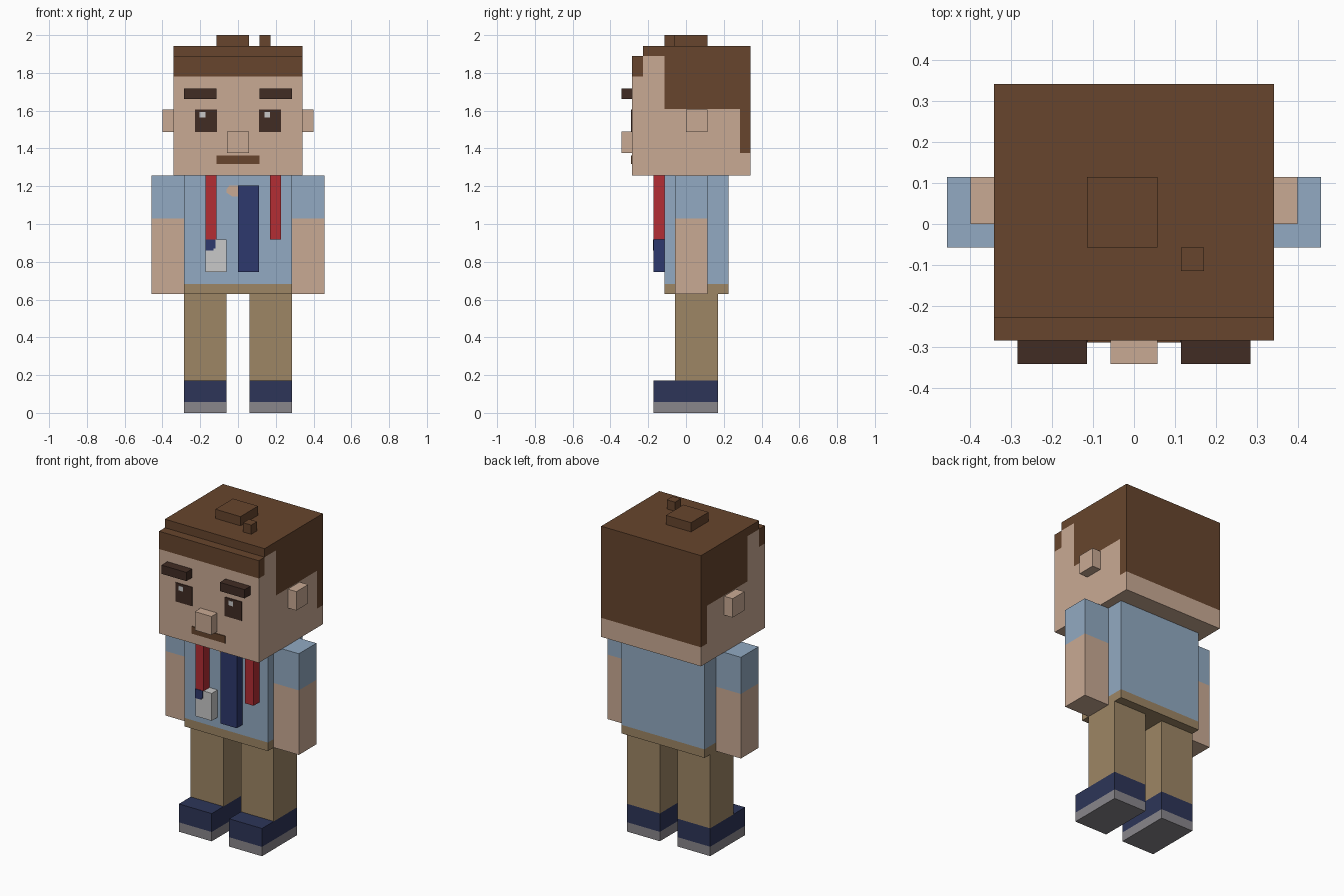
import bpy
import bmesh
from mathutils import Vector

cube = bpy.data.objects.get("Cube")
if cube:
    bpy.data.objects.remove(cube, do_unlink=True)


def material(name, hexcode):
    def linear(i):
        c = int(hexcode[i:i + 2], 16) / 255
        return c / 12.92 if c <= 0.04045 else ((c + 0.055) / 1.055) ** 2.4
    colour = (linear(0), linear(2), linear(4), 1)
    m = bpy.data.materials.new(name)
    m.use_nodes = True
    m.diffuse_color = colour
    bsdf = m.node_tree.nodes["Principled BSDF"]
    bsdf.inputs["Base Color"].default_value = colour
    bsdf.inputs["Roughness"].default_value = 0.8
    return m


SKIN = material("skin", "C9AA94")
HAIR = material("brown hair", "67452D")
DARK = material("dark brown", "412C24")
SHIRT = material("light blue shirt", "92AAC2")
TAN = material("tan trousers", "9D8665")
NAVY = material("navy shoe", "2D3558")
SOLE = material("grey sole", "89868B")
RED = material("red strap", "B42D34")
WHITE = material("off white", "C8C8C8")
TIE = material("blue tie", "2D396D")


def finish(name, bm, mats, cuts=(), rule=None):
    """Slice along (axis, position) planes, then colour faces by a rule."""
    for axis, pos in cuts:
        point, normal = Vector(), Vector()
        point[axis], normal[axis] = pos, 1
        bmesh.ops.bisect_plane(bm, geom=bm.verts[:] + bm.edges[:] + bm.faces[:],
                               plane_co=point, plane_no=normal)
    bmesh.ops.recalc_face_normals(bm, faces=bm.faces[:])
    if rule:
        for f in bm.faces:
            f.material_index = rule(f.calc_center_median())
    mesh = bpy.data.meshes.new(name)
    bm.to_mesh(mesh)
    bm.free()
    for m in mats:
        mesh.materials.append(m)
    obj = bpy.data.objects.new(name, mesh)
    bpy.context.collection.objects.link(obj)
    return obj


def box(name, xs, ys, zs, *mats, cuts=(), rule=None):
    bm = bmesh.new()
    bmesh.ops.create_cube(bm, size=1)
    for v in bm.verts:
        v.co = [a + (b - a) * (c + 0.5) for (a, b), c in zip((xs, ys, zs), v.co)]
    return finish(name, bm, mats, cuts, rule)


def prism(name, points, place, offset, mat, cuts=(), rule=None):
    """Extrude a flat outline; place maps outline points into space."""
    bm = bmesh.new()
    face = bm.faces.new([bm.verts.new(place(*p)) for p in points])
    new = bmesh.ops.extrude_face_region(bm, geom=[face])["geom"]
    bmesh.ops.translate(bm, vec=offset,
                        verts=[v for v in new if isinstance(v, bmesh.types.BMVert)])
    return finish(name, bm, mat, cuts, rule)


# Head with stepped hairline and painted hair
def hair_rule(c):
    fringe = c.z > 1.78 and c.y < -0.229
    crown = c.z > 1.889
    sides = c.y > -0.115 and c.z > 1.61
    nape = c.y > 0.285 and c.z > 1.375
    return int(fringe or crown or sides or nape)


prism("head",
      [(-0.285, 1.257), (0.342, 1.257), (0.342, 1.943),
       (-0.228, 1.943), (-0.228, 1.89), (-0.285, 1.89)],
      lambda y, z: (-0.342, y, z), (0.684, 0, 0), (SKIN, HAIR),
      cuts=[(2, 1.375), (2, 1.61), (2, 1.78), (2, 1.89),
            (1, -0.228), (1, -0.115), (1, 0.285)],
      rule=hair_rule)
box("hair_tuft", (-0.115, 0.057), (-0.057, 0.115), (1.943, 2), HAIR)
box("small_hair_tuft", (0.115, 0.171), (-0.115, -0.057), (1.943, 2), HAIR)

# Face
box("nose", (-0.057, 0.057), (-0.342, -0.285), (1.375, 1.49), SKIN)
box("mouth", (-0.115, 0.115), (-0.29, -0.284), (1.318, 1.363), HAIR)

# Paired parts
for side, s in (("left", 1), ("right", -1)):
    def span(a, b):
        return tuple(sorted((a * s, b * s)))
    box(side + "_eyebrow", span(0.115, 0.285), (-0.342, -0.285), (1.663, 1.717), DARK)
    box(side + "_eye", span(0.112, 0.227), (-0.29, -0.284), (1.488, 1.605), DARK)
    glint = 0.154 if s > 0 else -0.188
    box(side + "_eye_glint", (glint - 0.015, glint + 0.015),
        (-0.292, -0.289), (1.563, 1.592), WHITE)
    box(side + "_ear", span(0.342, 0.4), (0, 0.115), (1.488, 1.605), SKIN)
    box(side + "_arm", span(0.285, 0.457), (-0.057, 0.115), (0.63, 1.257),
        SKIN, SHIRT, cuts=[(2, 1.03)], rule=lambda c: int(c.z > 1.03))
    box(side + "_leg", span(0.06, 0.285), (-0.057, 0.17), (0.172, 0.635), TAN)
    box(side + "_shoe", span(0.06, 0.285), (-0.172, 0.17), (0, 0.172),
        SOLE, NAVY, cuts=[(2, 0.058)], rule=lambda c: int(c.z > 0.058))

# Torso with waistband
box("torso", (-0.285, 0.285), (-0.115, 0.226), (0.63, 1.257), TAN, SHIRT,
    cuts=[(2, 0.683)], rule=lambda c: int(c.z > 0.683))
prism("collar_skin",
      [(-0.06, 1.165), (-0.06, 1.185), (-0.045, 1.205), (0, 1.205),
       (0, 1.145), (-0.03, 1.145)],
      lambda x, z: (x, -0.114, z), (0, -0.004, 0), (SKIN,))

# Tie, straps and badge
FRONT = (-0.172, -0.115)
box("tie", (0, 0.112), FRONT, (0.747, 1.203), TIE)
box("left_strap", (0.17, 0.227), FRONT, (0.917, 1.257), RED)
box("right_strap", (-0.172, -0.115), FRONT, (0.917, 1.257), RED)
box("badge", (-0.172, -0.06), FRONT, (0.747, 0.917), WHITE)
box("badge_corner_upper", (-0.173, -0.12), (-0.175, -0.171), (0.87, 0.917), TIE)
box("badge_corner_lower", (-0.173, -0.13), (-0.175, -0.171), (0.86, 0.87), TIE)
